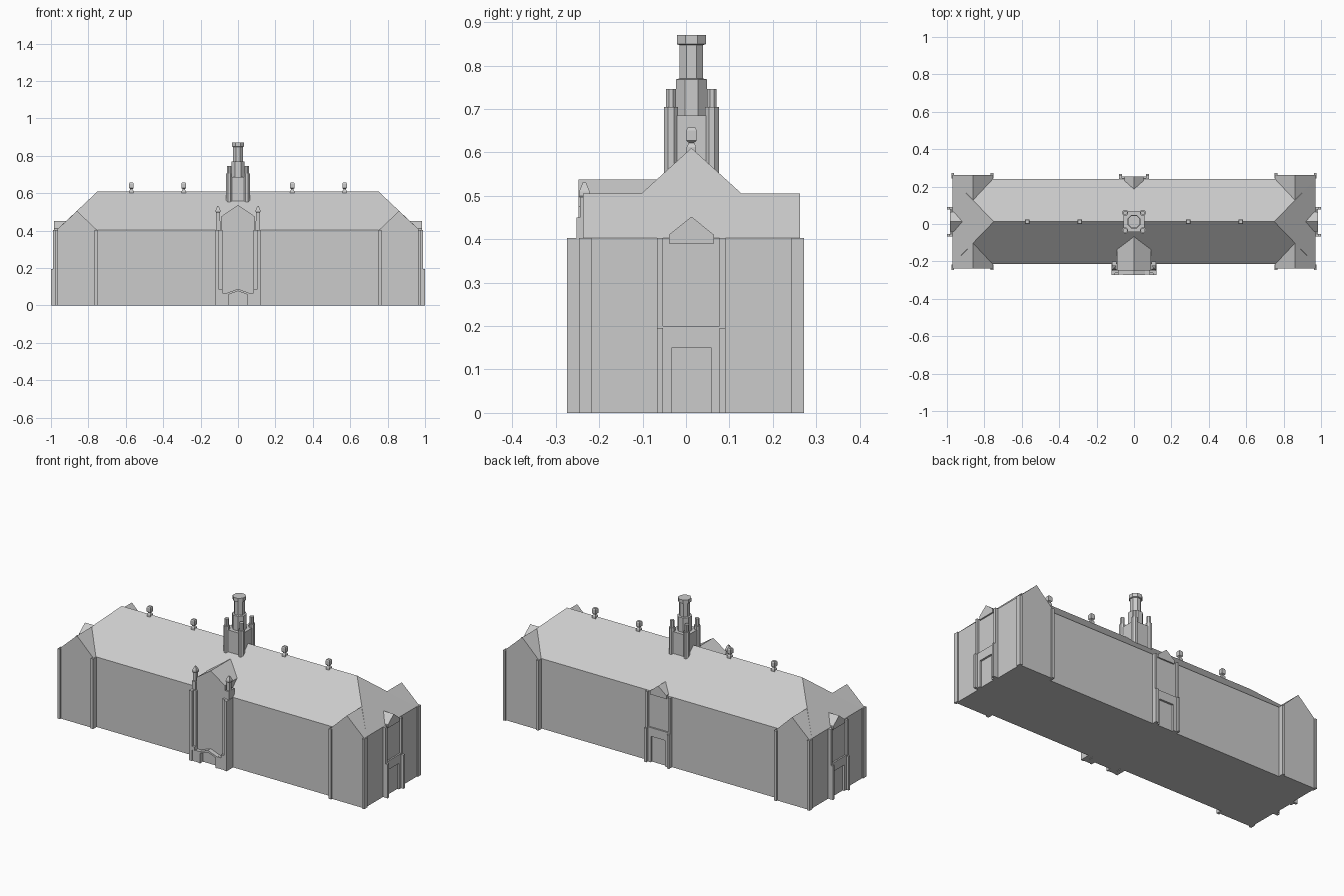
import bpy, bmesh, math
from mathutils import Matrix, Vector

if "Cube" in bpy.data.objects:
    bpy.data.objects.remove(bpy.data.objects["Cube"])

C = 0.0125                       # y of the long centre line
EAVE, RIDGE = 0.403, 0.61


def make(name, verts, faces):
    bm = bmesh.new()
    vs = [bm.verts.new(v) for v in verts]
    for f in faces:
        bm.faces.new([vs[i] for i in f])
    bmesh.ops.recalc_face_normals(bm, faces=bm.faces)
    me = bpy.data.meshes.new(name)
    bm.to_mesh(me)
    bm.free()
    ob = bpy.data.objects.new(name, me)
    bpy.context.collection.objects.link(ob)
    return ob


def prism(name, profile, v0, v1, m=Matrix()):
    """Extrude an (x, z) outline along y from v0 to v1, then place it with m."""
    n = len(profile)
    verts = [m @ Vector((u, v, z)) for v in (v0, v1) for u, z in profile]
    faces = [range(n), range(n, 2 * n)]
    faces += [(i, (i + 1) % n, n + (i + 1) % n, n + i) for i in range(n)]
    return make(name, verts, faces)


def box(name, x0, x1, y0, y1, z0, z1, m=Matrix()):
    return prism(name, [(x0, z0), (x1, z0), (x1, z1), (x0, z1)], y0, y1, m)


def column(name, x, y, rings, sides=8):
    """Stack of (radius, z) rings; radius is the flat-to-flat half width."""
    k = 1 / math.cos(math.pi / sides)
    verts, faces = [], []
    for r, z in rings:
        for i in range(sides):
            a = math.tau * (i + 0.5) / sides
            verts.append((x + r * k * math.cos(a), y + r * k * math.sin(a), z))
    for j in range(len(rings) - 1):
        for i in range(sides):
            a, b = j * sides + i, j * sides + (i + 1) % sides
            faces.append((a, b, b + sides, a + sides))
    faces += [range(sides), range(len(verts) - sides, len(verts))]
    return make(name, verts, faces)


# Main hall and hipped roof
box("hall_walls", -0.8, 0.8, -0.215, 0.24, 0, EAVE)
E, R, H = 0.97, 0.75, 0.2275
make("hall_roof",
     [(-E, C - H, EAVE), (E, C - H, EAVE), (E, C + H, EAVE), (-E, C + H, EAVE),
      (-R, C, RIDGE), (R, C, RIDGE)],
     [(0, 1, 2, 3), (0, 1, 5, 4), (2, 3, 4, 5), (1, 2, 5), (3, 0, 4)])

# End wings with cross gables and corner piers
for s in (-1, 1):
    prism("wing", [(s * 0.755, 0), (s * 0.97, 0), (s * 0.97, EAVE), (s * 0.86, 0.505),
                   (s * 0.755, EAVE)], C - 0.25, C + 0.25)
    for t in (-1, 1):
        ya, yb = sorted((C + t * 0.23, C + t * 0.259))
        box("outer_pier", *sorted((s * 0.962, s * 0.977)), ya, yb, 0, EAVE)
        box("inner_pier", *sorted((s * 0.75, s * 0.766)), ya, yb, 0, EAVE)


# Small gabled door bay, used on both ends and at the back (local +y is outward)
def door_bay(m, deep):
    for s in (-1, 1):
        a, b = sorted((s * 0.065, s * 0.079))
        box("bay_buttress_lower", a, b, -0.02, deep, 0, 0.195, m)
        box("bay_buttress_upper", a, b, -0.02, 0.018, 0.195, EAVE, m)
    prism("door_surround", [(-0.065, 0), (-0.046, 0), (-0.046, 0.15), (0.046, 0.15),
                            (0.046, 0), (0.065, 0), (0.065, 0.2), (-0.065, 0.2)],
          -0.01, 0.015, m)
    box("door", -0.046, 0.046, -0.01, 0.004, 0, 0.15, m)
    box("bay_panel", -0.065, 0.065, -0.01, 0.006, 0.2, EAVE, m)
    prism("bay_gable", [(-0.052, 0.39), (0.052, 0.39), (0.052, 0.41), (0, 0.452),
                        (-0.052, 0.41)], -0.06, 0.014, m)


for x, y, ang, deep in ((0.97, C, -90, 0.03), (-0.97, C, 90, 0.03), (0, 0.24, 0, 0.028)):
    door_bay(Matrix.Translation((x, y, 0)) @ Matrix.Rotation(math.radians(ang), 4, 'Z'), deep)

# Front porch: gabled block, frame strips, buttresses with pinnacles
prism("porch", [(-0.09, 0), (0.09, 0), (0.09, 0.475), (0, 0.537), (-0.09, 0.475)],
      -0.248, -0.03)
for s in (-1, 1):
    box("porch_buttress", *sorted((s * 0.094, s * 0.118)), -0.252, -0.2, 0, 0.45)
    box("porch_frame_strip", *sorted((s * 0.084, s * 0.102)), -0.261, -0.24, 0, EAVE)
    box("porch_strip_base", *sorted((s * 0.084, s * 0.104)), -0.274, -0.25, 0.065, 0.085)
    box("porch_front_pier", *sorted((s * 0.102, s * 0.12)), -0.274, -0.21, 0, EAVE)
    column("pinnacle", s * 0.107, -0.234,
           [(0.01, 0.44), (0.01, 0.495), (0.013, 0.5), (0.012, 0.51), (0.004, 0.53)], 4)
# Pointed doorway surround
prism("entrance_arch", [(-0.06, 0), (-0.05, 0), (-0.05, 0.058), (0, 0.076), (0.05, 0.058),
                        (0.05, 0), (0.06, 0), (0.06, 0.066), (0, 0.088), (-0.06, 0.066)],
      -0.274, -0.245)
for s in (-1, 1):
    box("entrance_side", *sorted((s * 0.06, s * 0.105)), -0.27, -0.245, 0, 0.065)

# Ridge tower with corner piers, turrets and octagonal lantern
box("tower_body", -0.056, 0.056, C - 0.056, C + 0.056, 0.5, 0.685)
for s in (-1, 1):
    for t in (-1, 1):
        x, y = s * 0.047, C + t * 0.047
        column("tower_pier", x, y, [(0.016, 0.5), (0.016, 0.705)])
        column("tower_turret", x, y, [(0.011, 0.7), (0.011, 0.746)])
column("lantern", 0, C, [(0.036, 0.68), (0.036, 0.768), (0.027, 0.77), (0.027, 0.847),
                         (0.033, 0.849), (0.033, 0.87)])

# Ridge vents
for x in (-0.57, -0.29, 0.29, 0.57):
    column("ridge_vent", x, C, [(0.011, 0.595), (0.011, 0.612), (0.006, 0.622),
                                (0.012, 0.627), (0.012, 0.65), (0.009, 0.657)], 4)
